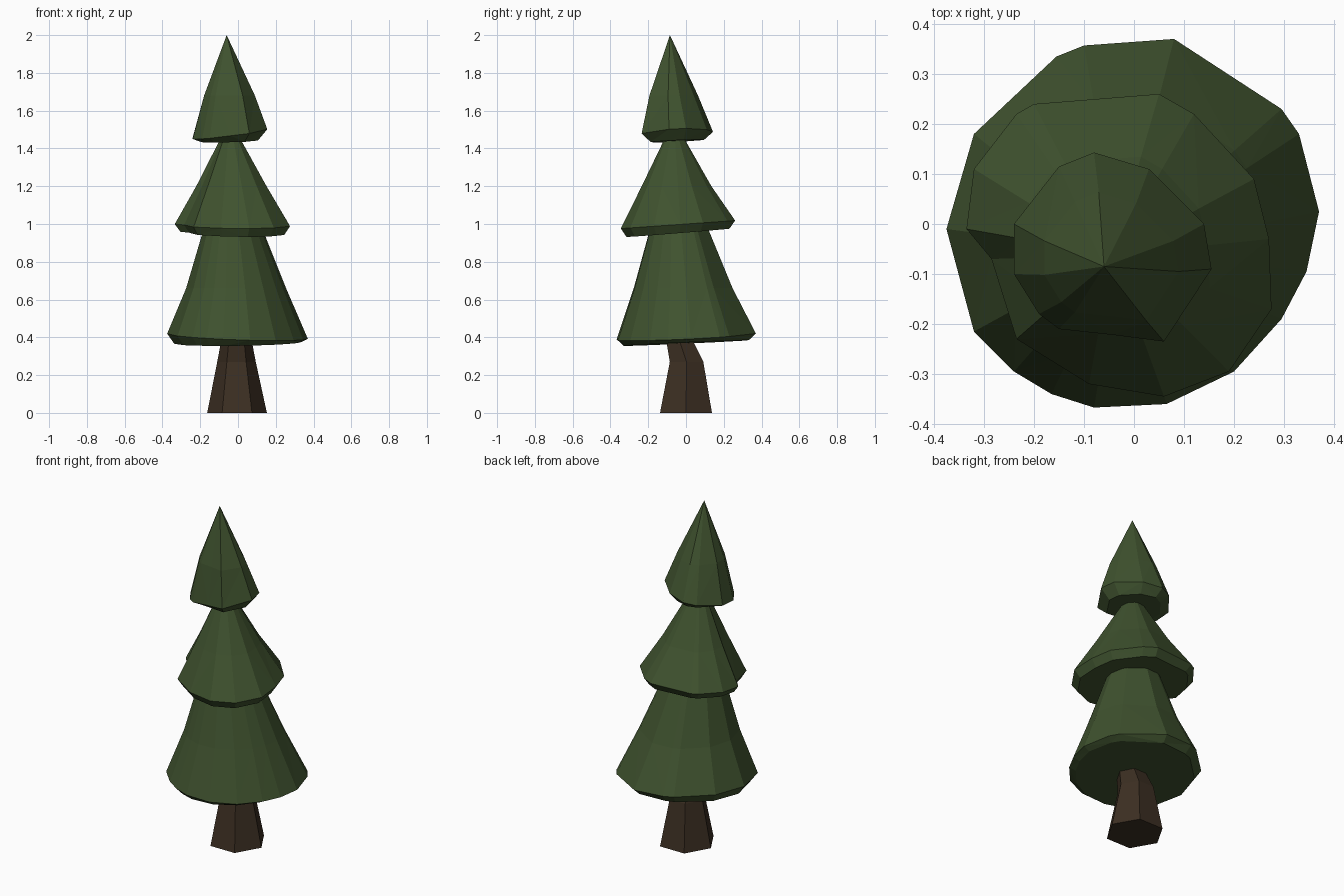
import bpy, bmesh

if "Cube" in bpy.data.objects:
    bpy.data.objects.remove(bpy.data.objects["Cube"])


def material(name, rgb):
    m = bpy.data.materials.new(name)
    m.diffuse_color = (*rgb, 1)
    m.use_nodes = True
    m.node_tree.nodes["Principled BSDF"].inputs["Base Color"].default_value = m.diffuse_color
    return m


def loft(name, rings, mat, tip=None):
    """Skin a stack of equal-sized rings; end in a flat cap or a tip."""
    bm = bmesh.new()
    loops = [[bm.verts.new(p) for p in ring] for ring in rings]
    n = len(loops[0])
    for a, b in zip(loops, loops[1:]):
        for i in range(n):
            j = (i + 1) % n
            bm.faces.new((a[i], a[j], b[j], b[i]))
    bm.faces.new(loops[0])
    if tip:
        t = bm.verts.new(tip)
        for i in range(n):
            bm.faces.new((loops[-1][i], loops[-1][(i + 1) % n], t))
    else:
        bm.faces.new(loops[-1])
    bmesh.ops.triangulate(bm, faces=bm.faces[:])
    bmesh.ops.recalc_face_normals(bm, faces=bm.faces[:])
    me = bpy.data.meshes.new(name)
    bm.to_mesh(me)
    bm.free()
    me.materials.append(mat)
    ob = bpy.data.objects.new(name, me)
    bpy.context.collection.objects.link(ob)


def tier(name, outline, rim, under, levels, tip):
    """Foliage skirt: tucked underside, tilted rim, then shrinking rings to a tip.
    rim / under: (height, x slope, y slope), under has a leading scale;
    levels: (scale, centre x, centre y, z)."""
    cx = (min(p[0] for p in outline) + max(p[0] for p in outline)) / 2
    cy = (min(p[1] for p in outline) + max(p[1] for p in outline)) / 2

    def plane(pts, h, sx, sy):
        return [(x, y, h + sx * x + sy * y) for x, y in pts]

    def scaled(s, ox, oy):
        return [(ox + s * (x - cx), oy + s * (y - cy)) for x, y in outline]

    rings = [plane(scaled(under[0], cx, cy), *under[1:]), plane(outline, *rim)]
    rings += [plane(scaled(s, ox, oy), z, 0, 0) for s, ox, oy, z in levels]
    loft(name, rings, green, tip)


green = material("needles", (0.05, 0.085, 0.028))
brown = material("bark", (0.045, 0.028, 0.016))

# Hexagonal trunk with a kink
hexagon = [(1, 0), (.5, .87), (-.5, .87), (-1, 0), (-.5, -.87), (.5, -.87)]
trunk = [(.158, -.005, .0, 0), (.102, -.008, .003, .27),
         (.083, -.008, -.03, .37), (.07, -.01, -.04, .6)]
loft("trunk", [[(cx + r * x, cy + r * y, z) for x, y in hexagon]
               for r, cx, cy, z in trunk], brown)

# Lower foliage
tier("lower_foliage",
     [(-.375, -.01), (-.32, .18), (-.155, .335), (-.10, .357), (.08, .37),
      (.295, .23), (.33, .18), (.37, .025), (.345, -.095), (.295, -.19),
      (.20, -.295), (.065, -.36), (-.08, -.367), (-.165, -.34),
      (-.24, -.295), (-.32, -.215)],
     (.405, -.04, .05), (.9, .37, .01, .045),
     [(.71, -.01, -.015, .66), (.44, -.025, -.035, .95)], (-.04, -.05, 1.36))

# Middle foliage
tier("middle_foliage",
     [(-.335, -.01), (-.32, .11), (-.235, .22), (-.20, .24), (.05, .26),
      (.12, .22), (.24, .09), (.27, -.03), (.275, -.17), (.19, -.295),
      (.06, -.345), (-.09, -.32), (-.235, -.23), (-.285, -.07)],
     (1.0, 0, .07), (.9, .957, -.01, .08),
     [(.61, -.035, -.05, 1.2), (.21, -.04, -.06, 1.43)], (-.05, -.07, 1.56))

# Top foliage
tier("top_foliage",
     [(-.24, 0), (-.15, .115), (-.08, .143), (.03, .11), (.14, 0),
      (.155, -.09), (.06, -.235), (-.04, -.222), (-.15, -.21),
      (-.19, -.18), (-.24, -.1)],
     (1.488, .13, .07), (.75, 1.443, .03, .05),
     [(.68, -.045, -.065, 1.68)], (-.06, -.085, 2.0))
